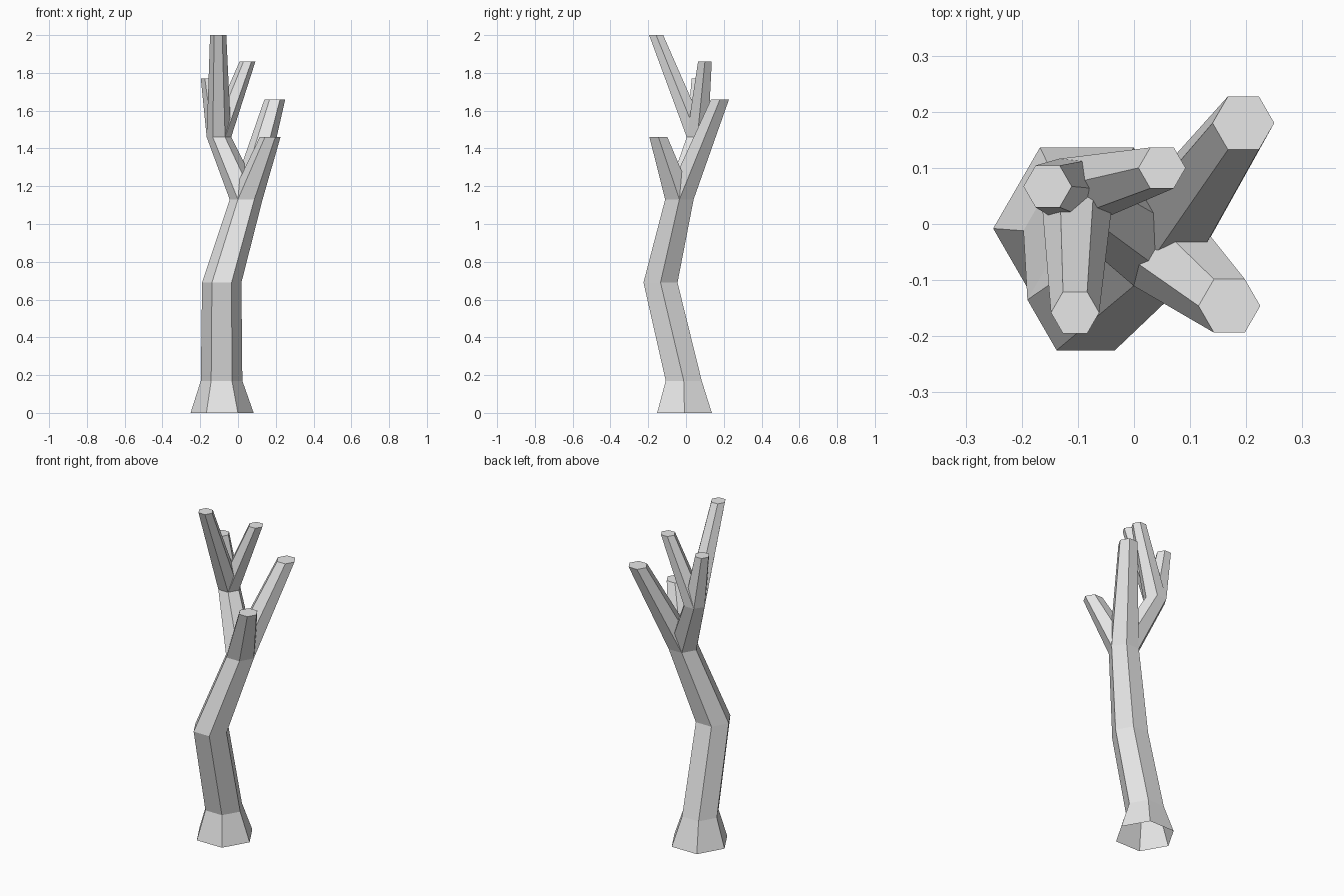
import bpy
import bmesh
from math import cos, sin, pi

cube = bpy.data.objects.get("Cube")
if cube:
    bpy.data.objects.remove(cube, do_unlink=True)

# Single bark colour
bark = bpy.data.materials.new("plain_grey_bark")
bark.use_nodes = True
colour = (0.8, 0.8, 0.8, 1)
bark.diffuse_color = colour
bark.node_tree.nodes["Principled BSDF"].inputs["Base Color"].default_value = colour

SIDES = 6


def limb(name, sections, cap=True):
    """Six-sided tube through level rings given as (x, y, z, radius)."""
    bm = bmesh.new()
    rings = []
    for x, y, z, r in sections:
        angles = [2 * pi * i / SIDES for i in range(SIDES)]
        rings.append([bm.verts.new((x + r * cos(a), y + r * sin(a), z)) for a in angles])
    for low, high in zip(rings, rings[1:]):
        for i in range(SIDES):
            j = (i + 1) % SIDES
            bm.faces.new((low[i], low[j], high[j], high[i]))
    if cap:
        bm.faces.new(rings[-1])
    mesh = bpy.data.meshes.new(name)
    bm.to_mesh(mesh)
    bm.free()
    mesh.materials.append(bark)
    obj = bpy.data.objects.new(name, mesh)
    bpy.context.collection.objects.link(obj)
    return obj


# Rings shared by the limbs that meet at a fork
lower_fork = (0.043, -0.035, 1.13, 0.087)
upper_fork = (-0.101, 0.06, 1.46, 0.065)

# Trunk with flared, open foot
limb("trunk", [(-0.084, -0.008, 0, 0.167), (-0.087, -0.012, 0.17, 0.11),
               (-0.086, -0.135, 0.69, 0.104), lower_fork], cap=False)

# Branches from the lower fork
limb("front_branch", [lower_fork, (0.17, -0.146, 1.46, 0.055)])
limb("back_branch", [lower_fork, (0.195, 0.18, 1.66, 0.055)])
limb("main_branch", [lower_fork, upper_fork], cap=False)

# Twigs from the upper fork
limb("tall_front_twig", [upper_fork, (-0.105, -0.158, 2.0, 0.043)])
limb("back_left_twig", [upper_fork, (0.05, 0.1, 1.86, 0.042)])
limb("back_right_twig", [upper_fork, (-0.154, 0.067, 1.77, 0.043)])
